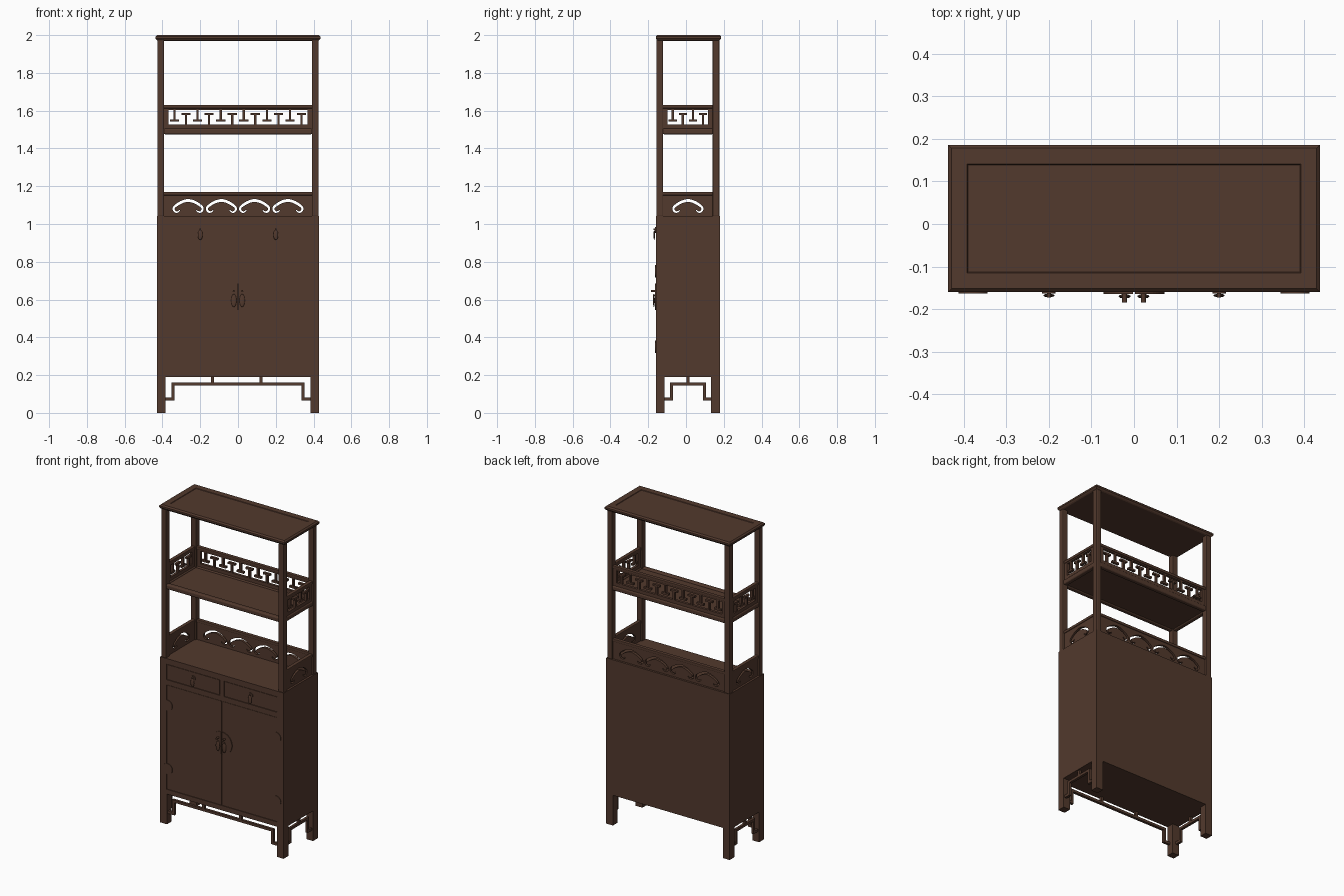
import bpy, bmesh, math
from mathutils import Matrix, Vector

if "Cube" in bpy.data.objects:
    bpy.data.objects.remove(bpy.data.objects["Cube"])


def material(name, rgb):
    m = bpy.data.materials.new(name)
    m.diffuse_color = (*rgb, 1)
    m.use_nodes = True
    m.node_tree.nodes["Principled BSDF"].inputs["Base Color"].default_value = m.diffuse_color
    return m


WOOD = material("dark brown wood", (0.085, 0.041, 0.026))


def finish(name, bm, bevel=0.0, segments=2, smooth=False):
    me = bpy.data.meshes.new(name)
    bmesh.ops.recalc_face_normals(bm, faces=bm.faces)
    bm.to_mesh(me)
    bm.free()
    me.materials.append(WOOD)
    ob = bpy.data.objects.new(name, me)
    bpy.context.collection.objects.link(ob)
    if bevel:
        mod = ob.modifiers.new("bevel", 'BEVEL')
        mod.width, mod.segments = bevel, segments
    if smooth:
        bpy.context.view_layer.objects.active = ob
        ob.select_set(True)
        bpy.ops.object.shade_smooth_by_angle(angle=math.radians(40))
        ob.select_set(False)
    return ob


def boxes(name, items, bevel=0.0, segments=2):
    """One object made of (x0, x1, y0, y1, z0, z1) boxes."""
    bm = bmesh.new()
    for x0, x1, y0, y1, z0, z1 in items:
        mat = Matrix.Translation(((x0 + x1) / 2, (y0 + y1) / 2, (z0 + z1) / 2)) @ \
            Matrix.Diagonal((x1 - x0, y1 - y0, z1 - z0, 1))
        bmesh.ops.create_cube(bm, size=1, matrix=mat)
    return finish(name, bm, bevel, segments)


def disc(name, x, z, r, y0, y1, bevel=0.0, sides=32):
    """Round plate or pin facing the front."""
    bm = bmesh.new()
    mat = Matrix.Translation((x, (y0 + y1) / 2, z)) @ Matrix.Rotation(math.pi / 2, 4, 'X')
    bmesh.ops.create_cone(bm, cap_ends=True, segments=sides, radius1=r, radius2=r,
                          depth=abs(y1 - y0), matrix=mat)
    return finish(name, bm, bevel, 1, True)


def drop(name, x, y, z, size):
    bm = bmesh.new()
    bmesh.ops.create_uvsphere(bm, u_segments=16, v_segments=10, radius=1,
                              matrix=Matrix.Translation((x, y, z)) @ Matrix.Diagonal((*size, 1)))
    return finish(name, bm, 0, 1, True)


F, B, W, CY = -0.16, 0.18, 0.43, 0.01      # front, back, half width, middle in y

# Cabinet body, legs and face frame
boxes("cabinet_body", [(-W, W, F + 0.006, B, 0.19, 1.043)])
boxes("legs", [(x, x + 0.047, y, y + 0.047, 0, 0.195)
               for x in (-W, W - 0.047) for y in (F, B - 0.047)])
boxes("face_frame", [(-W, -0.385, F, F + 0.01, 0.19, 1.043), (0.385, W, F, F + 0.01, 0.19, 1.043),
                     (-0.385, 0.385, F, F + 0.01, 0.19, 0.22),
                     (-0.385, 0.385, F, F + 0.01, 0.878, 0.91),
                     (-0.385, 0.385, F, F + 0.01, 1.008, 1.043),
                     (-0.015, 0.015, F, F + 0.01, 0.91, 1.008)])

# Doors and drawer fronts with narrow gaps
for s, side in ((-1, "left"), (1, "right")):
    a, b = sorted((s * 0.002, s * 0.383))
    boxes(side + "_door", [(a, b, F + 0.001, F + 0.01, 0.222, 0.876)])
    a, b = sorted((s * 0.0175, s * 0.3825))
    boxes(side + "_drawer", [(a, b, F + 0.001, F + 0.01, 0.9125, 1.0055)])
    # Hinge plates
    for z in (0.75, 0.35):
        disc(side + "_hinge_plate", s * 0.378, z, 0.034, F - 0.003, F + 0.002)
    # Drawer pull
    disc(side + "_drawer_rosette", s * 0.2, 0.968, 0.016, F - 0.003, F + 0.002)
    disc(side + "_drawer_pin", s * 0.2, 0.972, 0.005, F - 0.013, F, sides=12)
    drop(side + "_drawer_drop", s * 0.2, F - 0.008, 0.942, (0.013, 0.004, 0.026))
    # Door pull
    disc(side + "_door_knob", s * 0.022, 0.645, 0.006, F - 0.025, F, sides=16)
    drop(side + "_door_drop", s * 0.022, F - 0.01, 0.595, (0.014, 0.005, 0.034))
    disc(side + "_drop_pin", s * 0.022, 0.622, 0.004, F - 0.014, F, sides=12)
    # Half of the round lock plate
    bm = bmesh.new()
    arc = [(s * (0.002 + 0.07 * math.cos(t)), 0.615 + 0.07 * math.sin(t))
           for t in (math.pi * (i / 24 - 0.5) for i in range(25))]
    face = bm.faces.new([bm.verts.new((x, F + 0.001, z)) for x, z in arc])
    ext = bmesh.ops.extrude_face_region(bm, geom=[face])
    bmesh.ops.translate(bm, vec=(0, -0.005, 0),
                        verts=[v for v in ext["geom"] if isinstance(v, bmesh.types.BMVert)])
    finish(side + "_lock_plate", bm)


# Stepped open apron under the front and both sides
def apron(half, inner, struts):
    t = 0.016
    out = [(-inner, inner, 0.145, 0.145 + t)]
    out += [(u - t / 2, u + t / 2, 0.155, 0.192) for u in struts]
    for s in (-1, 1):
        out.append((*sorted((s * inner, s * (inner - t))), 0.065, 0.15))
        out.append((*sorted((s * inner, s * half)), 0.065, 0.065 + t))
    return out


def along_x(rects, y0, y1):
    return [(a, b, y0, y1, c, d) for a, b, c, d in rects]


def along_y(rects, x0, x1):
    return [(x0, x1, CY + a, CY + b, c, d) for a, b, c, d in rects]


boxes("front_apron", along_x(apron(0.39, 0.352, (-0.135, 0.122)), F + 0.008, F + 0.024))
for s, side in ((-1, "left"), (1, "right")):
    boxes(side + "_apron", along_y(apron(0.13, 0.096, (0,)), *sorted((s * 0.406, s * 0.422))))

# Upper posts
boxes("upper_posts", [(x, x + 0.036, y, y + 0.036, 1.04, 1.975)
                      for x in (-0.427, 0.391) for y in (-0.157, 0.141)], 0.005)

# Middle shelf with a rounded rim
boxes("middle_shelf", [(-0.415, 0.415, -0.145, 0.165, 1.482, 1.497)])
boxes("shelf_rim", [(-0.395, 0.395, y, y + 0.03, 1.475, 1.505) for y in (-0.154, 0.144)] +
      [(x, x + 0.03, -0.125, 0.145, 1.475, 1.505) for x in (-0.424, 0.394)], 0.008, 3)


# Key fret railing: interlocking T bars inside a frame
def fret(half, n):
    z0, z1, t, border = 1.5, 1.63, 0.012, 0.026
    lo, hi = z0 + 0.026, z1 - 0.026
    out = [(-half, half, z0, lo), (-half, half, hi, z1),
           (-half, -half + border, lo, hi), (half - border, half, lo, hi)]
    w = half - border
    p = 2 * w / n
    h = hi - lo
    for i in range(n):
        u = -w + p * (i + 0.25)
        v = u + p / 2
        za, zb = lo + 0.28 * h, hi - 0.28 * h
        out += [(u - t / 2, u + t / 2, za, hi), (u - p * 0.2, u + p * 0.2, za - t / 2, za + t / 2),
                (v - t / 2, v + t / 2, lo, zb), (v - p * 0.2, v + p * 0.2, zb - t / 2, zb + t / 2)]
    return out


boxes("back_fret", along_x(fret(0.393, 6), 0.151, 0.167))
rail = [(-0.395, 0.395, 0.147, 0.171, 1.612, 1.63), (-0.395, 0.395, 0.147, 0.171, 1.152, 1.17)]
boxes("back_rails", rail, 0.004)
for s, side in ((-1, "left"), (1, "right")):
    boxes(side + "_fret", along_y(fret(0.133, 2), *sorted((s * 0.401, s * 0.417))))
    a, b = sorted((s * 0.397, s * 0.421))
    boxes(side + "_rails", [(a, b, -0.125, 0.145, z, z + 0.018) for z in (1.612, 1.152)], 0.004)


# Cloud scroll railing: panel pierced by curled arches
def scroll(cx, cz):
    path = []
    for i in range(11):                      # curl
        t = math.radians(-20 - 220 * i / 10)
        path.append(Vector((-0.060 + 0.017 * math.cos(t), -0.018 + 0.017 * math.sin(t))))
    p0, p1, p2 = path[-1], Vector((-0.035, 0.024)), Vector((0, 0.027))
    path += [p0 * (1 - t) ** 2 + p1 * 2 * t * (1 - t) + p2 * t * t
             for t in (i / 8 for i in range(1, 9))]
    path += [Vector((-p.x, p.y)) for p in reversed(path[:-1])]
    n = len(path)
    left, right = [], []
    for i, p in enumerate(path):
        d = (path[min(i + 1, n - 1)] - path[max(i - 1, 0)]).normalized()
        k = 0.002 + 0.0055 * math.sin(math.pi * i / (n - 1)) ** 0.7
        nrm = Vector((-d.y, d.x)) * k
        left.append((cx + p.x + nrm.x, cz + p.y + nrm.y))
        right.append((cx + p.x - nrm.x, cz + p.y - nrm.y))
    return left + right[::-1]


def cloud_panel(name, half, centres, loc, turn):
    cu = bpy.data.curves.new(name, 'CURVE')
    cu.dimensions, cu.fill_mode, cu.extrude = '2D', 'BOTH', 0.008
    outer = [(-half, 1.04), (half, 1.04), (half, 1.16), (-half, 1.16)]
    for pts in [outer] + [scroll(c, 1.098) for c in centres]:
        sp = cu.splines.new('POLY')
        sp.points.add(len(pts) - 1)
        for q, (u, v) in zip(sp.points, pts):
            q.co = (u, v, 0, 1)
        sp.use_cyclic_u = True
    cu.materials.append(WOOD)
    ob = bpy.data.objects.new(name, cu)
    bpy.context.collection.objects.link(ob)
    ob.location = loc
    ob.rotation_euler = (math.pi / 2, 0, turn)
    bpy.context.view_layer.objects.active = ob
    ob.select_set(True)
    bpy.ops.object.convert(target='MESH')
    bpy.context.view_layer.objects.active.select_set(False)


cloud_panel("back_cloud_panel", 0.393, (-0.264, -0.088, 0.088, 0.264), (0, 0.159, 0), 0)
for s, side in ((-1, "left"), (1, "right")):
    cloud_panel(side + "_cloud_panel", 0.133, (0,), (s * 0.409, CY, 0), math.pi / 2)

# Top board with moulded edge and a sunk centre panel
bm = bmesh.new()
rings = []
for inset, z in ((0.012, 1.97), (0.006, 1.974), (0, 1.982), (0, 1.992), (0.008, 2.0),
                 (0.045, 2.0), (0.047, 1.997)):
    x, y0, y1 = 0.437 - inset, -0.16 + inset, 0.186 - inset
    rings.append([bm.verts.new(c) for c in ((-x, y0, z), (x, y0, z), (x, y1, z), (-x, y1, z))])
for a, b in zip(rings, rings[1:]):
    for i in range(4):
        j = (i + 1) % 4
        bm.faces.new((a[i], a[j], b[j], b[i]))
bm.faces.new(rings[0][::-1])
bm.faces.new(rings[-1])
finish("top_board", bm)
